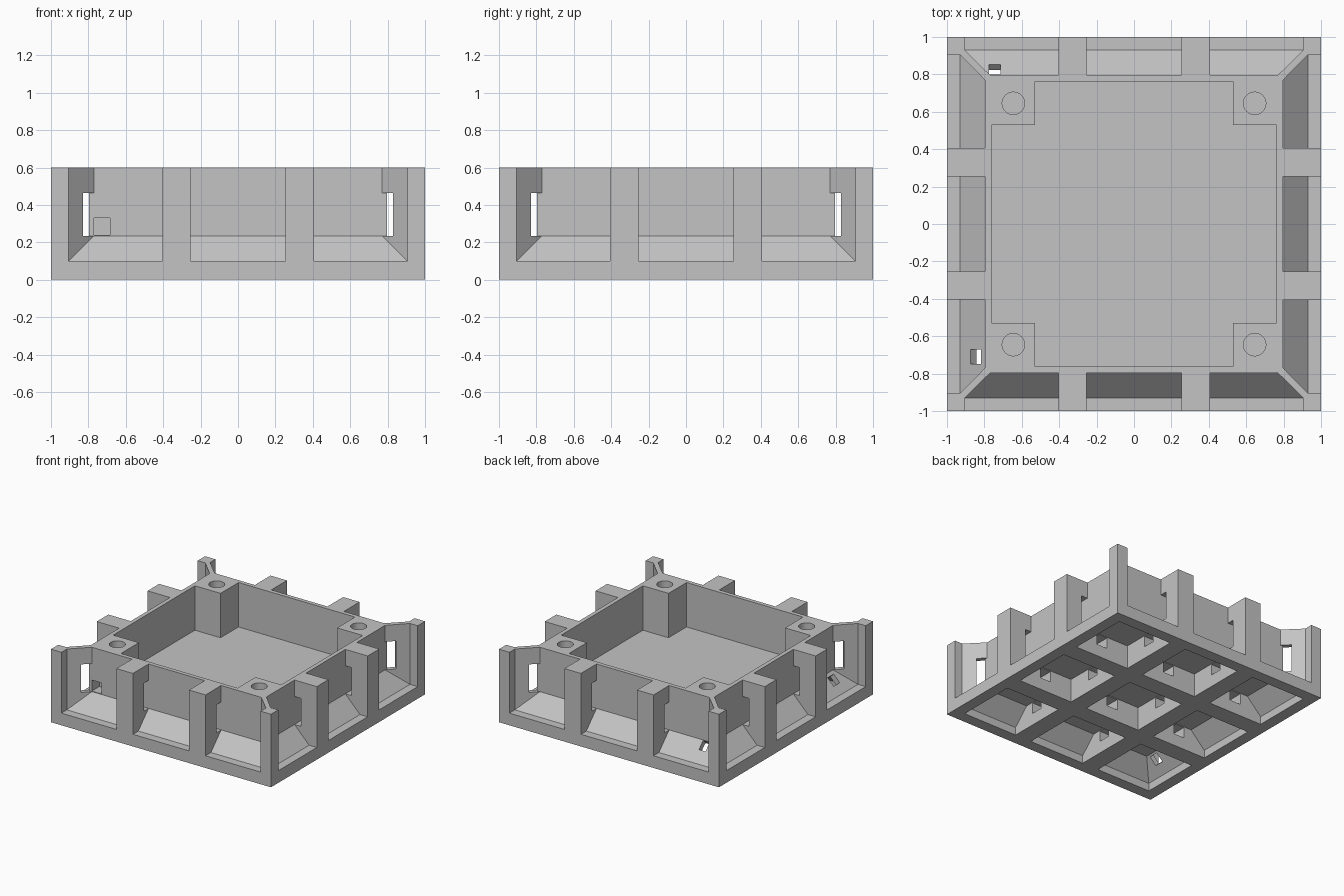
import bpy, bmesh, math
from mathutils import Matrix, Vector

cube = bpy.data.objects.get("Cube")
if cube:
    bpy.data.objects.remove(cube, do_unlink=True)

grey = bpy.data.materials.new("plain_grey")
grey.use_nodes = True
GREY = (0.55, 0.55, 0.55, 1)
grey.diffuse_color = GREY
grey.node_tree.nodes["Principled BSDF"].inputs["Base Color"].default_value = GREY


def loft(name, rings, matrix=Matrix()):
    """Closed solid through rings of equal point count, capped at both ends."""
    bm = bmesh.new()
    loops = [[bm.verts.new(matrix @ Vector(p)) for p in ring] for ring in rings]
    for a, b in zip(loops, loops[1:]):
        for i in range(len(a)):
            j = (i + 1) % len(a)
            bm.faces.new((a[i], a[j], b[j], b[i]))
    bm.faces.new(loops[0])
    bm.faces.new(loops[-1])
    bmesh.ops.recalc_face_normals(bm, faces=bm.faces)
    mesh = bpy.data.meshes.new(name)
    bm.to_mesh(mesh)
    bm.free()
    mesh.materials.append(grey)
    obj = bpy.data.objects.new(name, mesh)
    bpy.context.scene.collection.objects.link(obj)
    return obj


def rect(x, y, z):
    return [(x[0], y[0], z), (x[1], y[0], z), (x[1], y[1], z), (x[0], y[1], z)]


def box(name, x, y, z, matrix=Matrix()):
    return loft(name, [rect(x, y, z[0]), rect(x, y, z[1])], matrix)


def cut(target, cutters):
    """Subtract the cutters and apply the result."""
    bpy.context.view_layer.objects.active = target
    for c in cutters:
        c.hide_render = True
        mod = target.modifiers.new("cut", 'BOOLEAN')
        mod.operation = 'DIFFERENCE'
        mod.solver = 'EXACT'
        mod.object = c
        bpy.ops.object.modifier_apply(modifier=mod.name)


def turn(k):
    return Matrix.Rotation(k * math.pi / 2, 4, 'Z')


BASE, FLOOR, TOP = 0.1, 0.235, 0.6
WALL, INNER = 0.797, 0.763
TUNNEL, TUNNEL_TOP = 0.855, 0.465

# Tray: plinth, sloped skirt, upright wall and inner cavity
profile = [(1, 0), (1, BASE), (0.93, BASE), (WALL, FLOOR),
           (WALL, TOP), (INNER, TOP), (INNER, FLOOR)]
tray = loft("tray", [rect((-r, r), (-r, r), z) for r, z in profile])

# Underside pockets, sloped on the outer sides only
low = [(-0.905, -0.405), (-0.255, 0.255), (0.405, 0.905)]
high = [(-0.775, -0.405), (-0.255, 0.255), (0.405, 0.775)]
pockets = [loft("pocket_cutter", [rect(low[i], low[j], -0.05),
                                  rect(low[i], low[j], 0.065),
                                  rect(high[i], high[j], 0.195)])
           for i in range(3) for j in range(3)]

# Passages through the underside ribs
passages = []
for c in (-0.655, 0, 0.655):
    side = (c - 0.05, c + 0.05)
    passages.append(box("passage_cutter", (-0.6, 0.6), side, (0.1, 0.19)))
    passages.append(box("passage_cutter", side, (-0.6, 0.6), (0.1, 0.19)))

# Small square cable holes: two square to the skirt, one in the front wall
h = (-0.039, 0.039)
left_hole = box("cable_cutter", h, h, (-0.08, 0.08),
                Matrix.Translation((-0.845, -0.71, 0.185))
                @ Matrix.Rotation(-math.pi / 4, 4, 'Y'))
back_hole = box("cable_cutter", (-0.03, 0.03), h, (-0.08, 0.08),
                Matrix.Translation((-0.745, 0.825, 0.205))
                @ Matrix.Rotation(-math.pi / 4, 4, 'X'))
front_hole = box("cable_cutter", (-0.77, -0.685), (-0.85, -0.7), (0.24, 0.33))
cut(tray, pockets + passages + [left_hole, back_hole, front_hole])

# Outer pillars with a cable tunnel next to the wall
pillar_side = [(1, BASE), (1, TOP), (WALL, TOP), (WALL, TUNNEL_TOP),
               (TUNNEL, TUNNEL_TOP), (TUNNEL, FLOOR), (WALL, FLOOR), (WALL, BASE)]
for k in range(4):
    for n, c in enumerate((-0.33, 0.33)):
        loft(f"pillar_{k}_{n}",
             [[(r, c + d, z) for r, z in pillar_side] for d in (-0.075, 0.075)],
             turn(k))

# Corner posts with diagonal fins, pierced by the same tunnel
half = [(0.905, 1), (0.905, 0.93), (0.77, WALL)]
outline = [(1, 1)] + half + [(WALL, WALL)] + [(b, a) for a, b in reversed(half)]
tunnel = box("tunnel_cutter", (-TUNNEL, TUNNEL), (-TUNNEL, TUNNEL), (FLOOR, TUNNEL_TOP))
corner_pockets = [pockets[i] for i in (8, 2, 0, 6)]
for k in range(4):
    fin = loft(f"corner_fin_{k}",
               [[(x, y, z) for x, y in outline] for z in (BASE, TOP)], turn(k))
    cut(fin, [tunnel, corner_pockets[k]])

# Inner screw posts with round bores
angles = [2 * math.pi * i / 32 for i in range(32)]
for k in range(4):
    post = box(f"screw_post_{k}", (0.53, INNER), (0.53, INNER), (FLOOR, TOP), turn(k))
    bore = loft("bore_cutter",
                [[(0.645 + 0.06 * math.cos(a), 0.645 + 0.06 * math.sin(a), z)
                  for a in angles] for z in (0.35, 0.7)], turn(k))
    cut(post, [bore] + ([front_hole] if k == 2 else []))

# Remove the spent cutters
for obj in list(bpy.data.objects):
    if "_cutter" in obj.name:
        bpy.data.objects.remove(obj, do_unlink=True)
